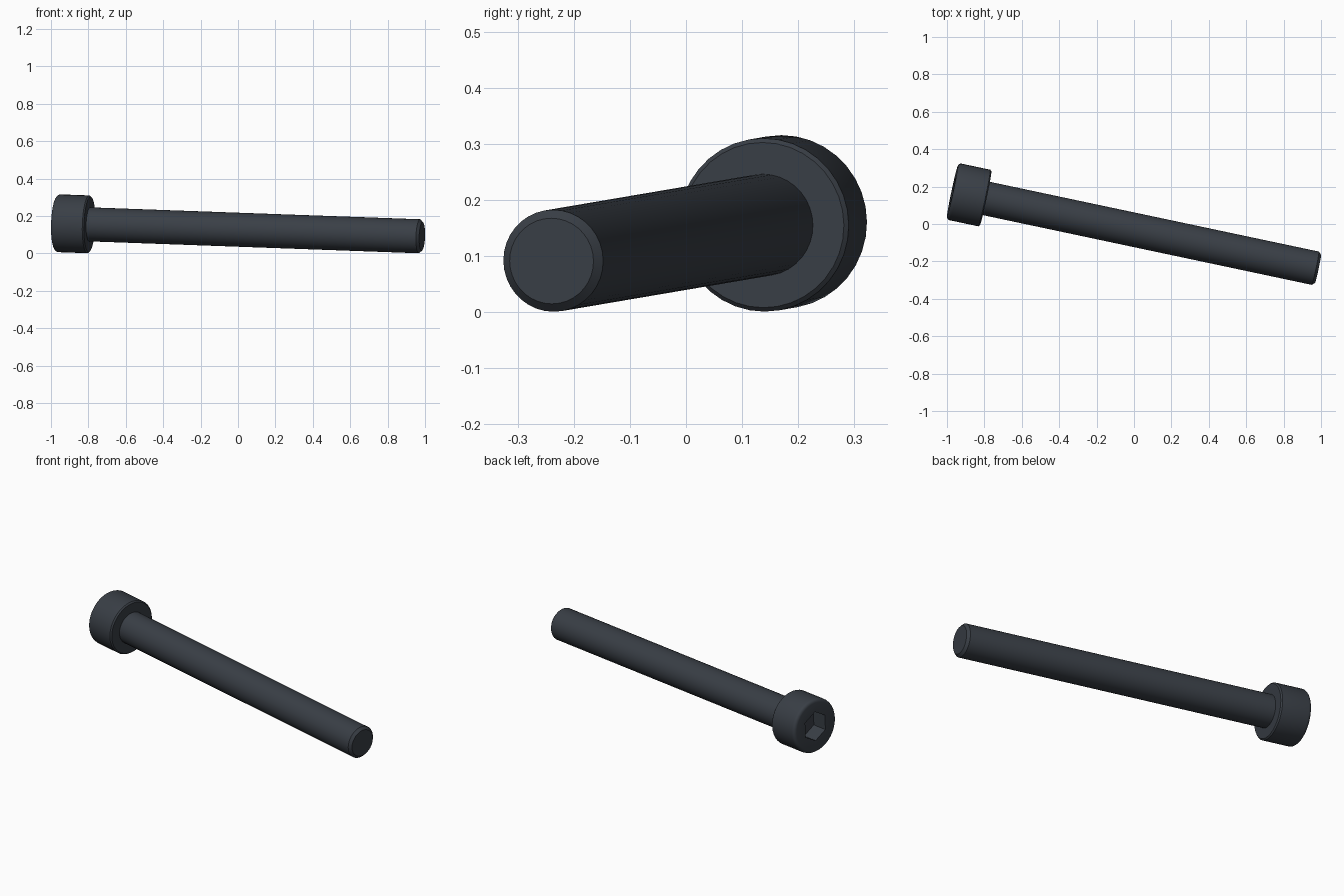
import bpy, bmesh, math
from mathutils import Matrix, Vector

cube = bpy.data.objects.get("Cube")
if cube:
    bpy.data.objects.remove(cube, do_unlink=True)

SIDES = 36
MM = 2 / 55                      # one millimetre of the 55 mm long bolt
HEAD_R, HEAD_H = 4.25 * MM, 5 * MM
SHANK_R, LENGTH = 2.5 * MM, 55 * MM
HEX_FLAT, HEX_DEPTH = 2 * MM, 2.5 * MM

# Dark steel
steel = bpy.data.materials.new("dark steel")
steel.use_nodes = True
colour = (0.041, 0.049, 0.061, 1)
steel.diffuse_color = colour
steel.node_tree.nodes["Principled BSDF"].inputs["Base Color"].default_value = colour

# Tilted bolt axis: local z runs from head to tip, local x points up
head_top = Vector((-0.971, 0.175, 0.1615))
tip = Vector((0.984, -0.2395, 0.091))
axis = (tip - head_top).normalized()
side = Vector((0, 0, 1)).cross(axis).normalized()
up = side.cross(axis) * -1
side = axis.cross(up)
frame = Matrix((up, side, axis)).transposed().to_4x4()
frame.translation = head_top


def circle(radius):
    return lambda a: radius


def hexagon(flat):
    # Distance to a hexagon with a corner at angle zero
    return lambda a: flat / math.cos(a % (math.pi / 3) - math.pi / 6)


def lathe(name, profile):
    """Skin a list of (outline, distance along axis) rings and cap both ends."""
    bm = bmesh.new()
    rings = []
    for outline, t in profile:
        ring = []
        for i in range(SIDES):
            a = 2 * math.pi * i / SIDES
            r = outline(a + 1e-9)
            ring.append(bm.verts.new((r * math.cos(a), r * math.sin(a), t)))
        rings.append(ring)
    for lower, upper in zip(rings, rings[1:]):
        for i in range(SIDES):
            j = (i + 1) % SIDES
            bm.faces.new((lower[i], lower[j], upper[j], upper[i]))
    bm.faces.new(rings[0])
    bm.faces.new(rings[-1])
    bmesh.ops.recalc_face_normals(bm, faces=bm.faces)
    mesh = bpy.data.meshes.new(name)
    bm.to_mesh(mesh)
    bm.free()
    mesh.materials.append(steel)
    obj = bpy.data.objects.new(name, mesh)
    bpy.context.collection.objects.link(obj)
    obj.matrix_world = frame
    bpy.ops.object.select_all(action="DESELECT")
    obj.select_set(True)
    bpy.context.view_layer.objects.active = obj
    bpy.ops.object.shade_smooth_by_angle(angle=math.radians(32))
    return obj


# Head: hex socket, rounded rim, side wall and small lower chamfer
fillet, bevel = 0.5 * MM, 0.2 * MM
head = [(hexagon(HEX_FLAT), HEX_DEPTH), (hexagon(HEX_FLAT), 0)]
for step in range(5):
    a = step / 4 * math.pi / 2
    head.append((circle(HEAD_R - fillet * (1 - math.sin(a))), fillet * (1 - math.cos(a))))
head += [(circle(HEAD_R), HEAD_H - bevel), (circle(HEAD_R - bevel), HEAD_H)]
lathe("bolt_head", head)

# Shank with chamfered tip
chamfer = 0.4 * MM
lathe("bolt_shank", [
    (circle(SHANK_R), HEAD_H - MM / 2),
    (circle(SHANK_R), LENGTH - chamfer),
    (circle(SHANK_R - chamfer), LENGTH),
])
